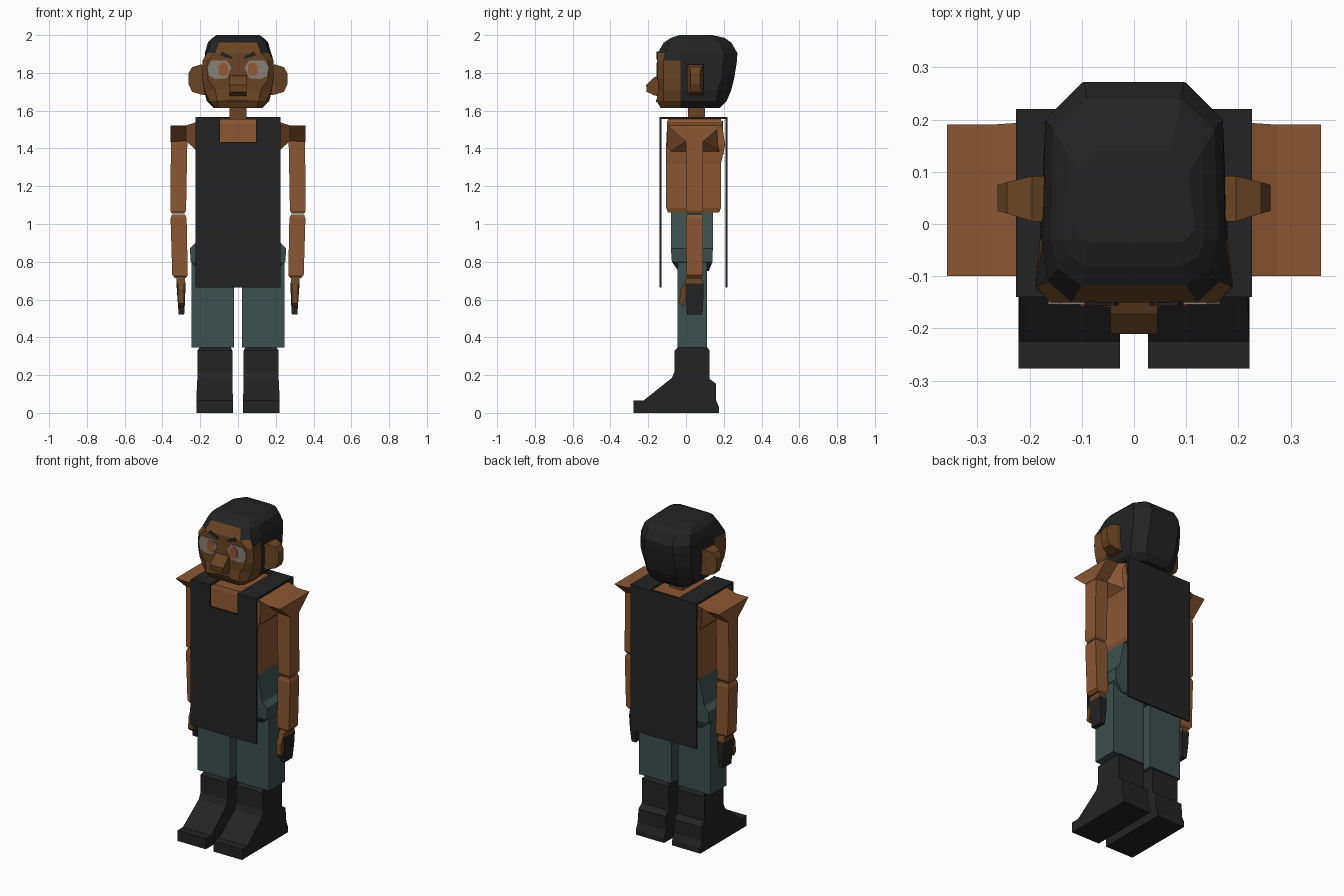
import bpy, bmesh


def material(name, r, g, b):
    m = bpy.data.materials.new(name)
    m.diffuse_color = (r, g, b, 1)
    return m


SKIN = material("body skin", 0.255, 0.095, 0.034)
FACE = material("face skin", 0.14, 0.06, 0.019)
BLACK = material("black", 0.017, 0.017, 0.018)
TEAL = material("teal cloth", 0.046, 0.08, 0.076)
WHITE = material("eye white", 0.25, 0.215, 0.185)
IRIS = material("orange iris", 0.3, 0.095, 0.035)
LIP = material("dark lip", 0.06, 0.027, 0.01)


def loft(name, rings, mats, side=1, rule=None):
    """Skin a row of equal-length rings; rule(row, segment) picks the material."""
    bm = bmesh.new()
    vs = [[bm.verts.new((p[0] * side, p[1], p[2])) for p in r] for r in rings]
    n = len(vs[0])
    for i in range(len(vs) - 1):
        for j in range(n):
            k = (j + 1) % n
            f = bm.faces.new((vs[i][j], vs[i][k], vs[i + 1][k], vs[i + 1][j]))
            if rule:
                f.material_index = rule(i, j)
    for row, ring in ((-1, vs[0]), (len(vs), vs[-1])):
        f = bm.faces.new(ring)
        if rule:
            f.material_index = rule(row, 0)
    bmesh.ops.recalc_face_normals(bm, faces=bm.faces[:])
    me = bpy.data.meshes.new(name)
    bm.to_mesh(me)
    bm.free()
    for m in mats:
        me.materials.append(m)
    ob = bpy.data.objects.new(name, me)
    bpy.context.collection.objects.link(ob)
    return ob


def rect(z, x0, x1, y0, y1):
    return [(x0, y0, z), (x1, y0, z), (x1, y1, z), (x0, y1, z)]


def stack(name, levels, mat, side=1):
    return loft(name, [rect(*l) for l in levels], [mat], side)


def plate(name, pts, y0, y1, mat, side=1):
    """Front outline in x, z extruded through y."""
    return loft(name, [[(x, y, z) for x, z in pts] for y in (y0, y1)], [mat], side)


def slab(name, pts, x0, x1, mat, side=1):
    """Side outline in y, z extruded through x."""
    return loft(name, [[(x, y, z) for y, z in pts] for x in (x0, x1)], [mat], side)


# Torso and hips
stack("torso", [(1.06, -.19, .19, -.095, .175), (1.085, -.2, .2, -.105, .185),
                (1.32, -.205, .205, -.105, .185), (1.42, -.222, .222, -.105, .208),
                (1.53, -.222, .222, -.1, .19), (1.555, -.2, .2, -.095, .185)], SKIN)
stack("hips", [(.75, -.19, .19, -.04, .12), (.80, -.25, .25, -.075, .14),
               (.87, -.255, .255, -.08, .142), (.90, -.225, .225, -.08, .142),
               (1.065, -.19, .19, -.08, .142)], TEAL)
stack("neck", [(1.55, -.045, .045, .01, .1), (1.64, -.045, .045, .01, .1)], FACE)

# Apron: front panel with neck notch, back panel, shoulder straps
plate("apron_front", [(-.226, .665), (.226, .665), (.226, 1.567), (.095, 1.567),
                      (.095, 1.435), (-.095, 1.435), (-.095, 1.567), (-.226, 1.567)],
      -.14, -.13, BLACK)
plate("apron_back", [(-.226, .665), (.226, .665), (.226, 1.567), (-.226, 1.567)],
      .21, .22, BLACK)

BOOT = [(-.277, 0), (-.277, .065), (-.225, .065), (-.075, .185), (-.06, .22),
        (-.06, .33), (-.04, .35), (.11, .35), (.125, .33), (.125, .18),
        (.158, .155), (.158, .07), (.175, .03), (.175, 0)]

for s, tag in ((1, "left"), (-1, "right")):
    stack("apron_strap_" + tag, [(1.556, .097, .226, -.135, .215),
                                 (1.567, .097, .226, -.135, .215)], BLACK, s)
    # Legs and boots, the boot top pinched slightly
    stack("leg_" + tag, [(.345, .022, .245, -.045, .112),
                         (.82, .022, .245, -.045, .112)], TEAL, s)
    rings = []
    for inner, outer in ((0, 0), (1, 1)):
        ring = []
        for y, z in BOOT:
            a, b = (.04, .2) if z > .34 else (.03, .215) if z > .15 else (.027, .221)
            ring.append((b if outer else a, y, z))
        rings.append(ring)
    loft("boot_" + tag, rings, [BLACK], s)

    # Flared shoulder tapering under to the arm
    def section(x, top, low, yt0, yt1, yl0, yl1):
        return [(x, yt0, top), (x, yt1, top), (x, yl1, low), (x, yl0, low)]
    loft("shoulder_" + tag, [section(.2, 1.545, 1.37, -.1, .195, -.1, .2),
                             section(.275, 1.522, 1.44, -.1, .19, 0, .09),
                             section(.358, 1.522, 1.435, -.1, .19, 0, .09)], [SKIN], s)
    # Arms
    stack("upper_arm_" + tag, [(1.055, .285, .35, .008, .08), (1.07, .275, .358, 0, .09),
                               (1.445, .268, .355, 0, .09)], SKIN, s)
    stack("forearm_" + tag, [(.715, .275, .335, .01, .08), (.73, .266, .348, .002, .09),
                             (1.03, .272, .357, 0, .09), (1.05, .28, .35, .005, .085)], SKIN, s)
    # Gloved hand with bare wrist and thumb
    loft("hand_" + tag, [rect(.52, .285, .314, .005, .085), rect(.60, .28, .32, 0, .092),
                         rect(.685, .278, .326, -.005, .092), rect(.73, .285, .325, .01, .08)],
         [BLACK, FACE], s, lambda i, j: 1 if i >= 2 else 0)
    slab("thumb_" + tag, [(-.015, .56), (-.035, .58), (-.03, .65), (0, .71), (.02, .69),
                          (0, .62)], .285, .318, FACE, s)
    # Ear, tapering outward
    loft("ear_" + tag, [[(x, y0, z0), (x, y1, z0), (x, y1, z1), (x, y0, z1)]
                        for x, y0, y1, z0, z1 in ((.15, .005, .092, 1.68, 1.825),
                                                  (.195, .005, .092, 1.685, 1.845),
                                                  (.243, .02, .08, 1.70, 1.83),
                                                  (.261, .025, .075, 1.74, 1.80))], [FACE], s)
    # Painted eye and brow
    plate("eye_" + tag, [(.035, 1.83), (.06, 1.865), (.14, 1.865), (.165, 1.83),
                         (.155, 1.785), (.12, 1.768), (.06, 1.772)], -.154, -.147, WHITE, s)
    plate("iris_" + tag, [(.052, 1.8), (.052, 1.835), (.065, 1.852), (.09, 1.852),
                          (.103, 1.835), (.103, 1.8), (.09, 1.783), (.065, 1.783)],
          -.157, -.150, IRIS, s)
    plate("brow_" + tag, [(.03, 1.872), (.035, 1.888), (.085, 1.912), (.095, 1.892)],
          -.156, -.147, BLACK, s)

# Head: each level gives z, then front, cheek, temple, rear-side and back corners
LEVELS = [
    (1.615, (.10, -.135), (.12, -.11), (.13, -.03), (.12, .14), (.07, .18)),
    (1.65, (.11, -.155), (.15, -.12), (.165, -.03), (.155, .16), (.09, .215)),
    (1.71, (.12, -.148), (.178, -.12), (.18, -.03), (.165, .17), (.10, .24)),
    (1.77, (.16, -.150), (.19, -.12), (.18, -.03), (.17, .19), (.10, .255)),
    (1.865, (.16, -.150), (.188, -.12), (.175, -.03), (.17, .2), (.10, .27)),
    (1.905, (.12, -.150), (.165, -.11), (.175, -.03), (.17, .2), (.095, .272)),
    (1.96, (.10, -.118), (.145, -.085), (.16, -.03), (.155, .18), (.09, .24)),
    (1.985, (.095, -.08), (.125, -.06), (.135, -.03), (.13, .14), (.085, .205)),
    (2.0, (.085, -.035), (.10, -.03), (.115, -.01), (.105, .10), (.07, .14)),
]
rings = []
for z, *half in LEVELS:
    right = [(x, y, z) for x, y in half]
    rings.append(right + [(-x, y, zz) for x, y, zz in reversed(right)])


def head_colour(row, seg):
    # segments 0,1 and 7,8,9 face forward; the rest is hair
    if row == -1:
        return 1
    front, cheek = seg == 9, seg in (0, 8)
    temple = seg in (1, 7)
    if front:
        return 0 if row < 6 else 1
    if cheek:
        return 0 if row < 5 else 1
    if temple:
        return 0 if row < 4 else 1
    return 1


loft("head", rings, [FACE, BLACK], 1, head_colour)

# Nose and mouth
slab("nose", [(-.14, 1.79), (-.17, 1.775), (-.211, 1.735), (-.208, 1.70), (-.165, 1.68),
              (-.14, 1.675)], -.045, .045, FACE)
plate("mouth", [(-.06, 1.645), (.06, 1.645), (.05, 1.66), (-.05, 1.66)], -.16, -.152, LIP)
